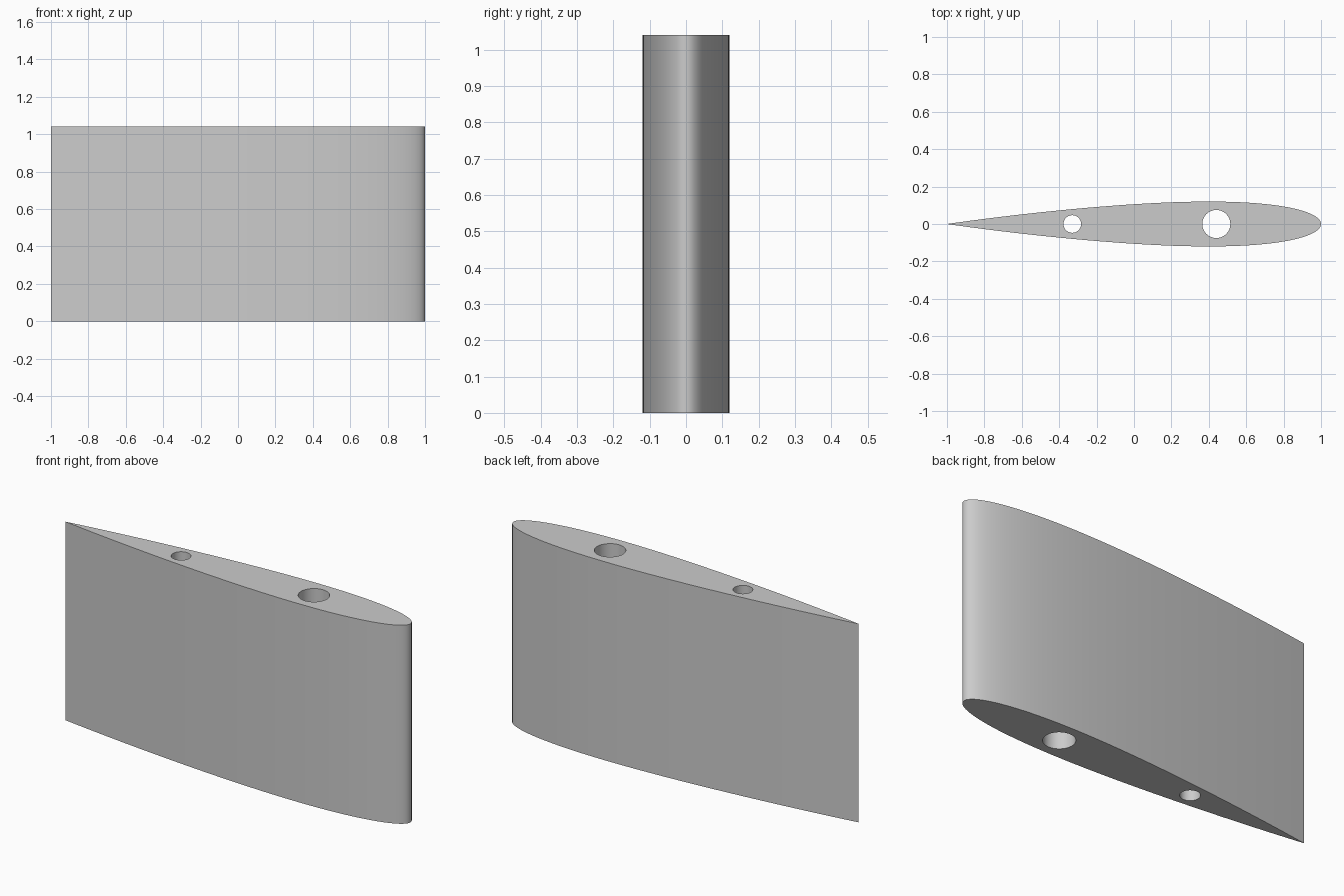
import bpy, bmesh, math

cube = bpy.data.objects.get("Cube")
if cube:
    bpy.data.objects.remove(cube, do_unlink=True)

HEIGHT = 1.04
CHORD = 2.0
THICKNESS = 0.12
STEPS = 48


def half_thickness(t):
    """Symmetric foil thickness at chord fraction t, closed at the tail."""
    return 5 * THICKNESS * CHORD * (0.2969 * math.sqrt(t) - 0.126 * t
                                    - 0.3516 * t**2 + 0.2843 * t**3 - 0.1036 * t**4)


def foil_outline():
    """Rounded nose at +x, sharp tail at -x."""
    points = []
    for i in range(2 * STEPS):
        angle = math.pi * i / STEPS
        t = (1 - math.cos(angle)) / 2
        side = 1 if i <= STEPS else -1
        y = 0 if i in (0, STEPS) else side * half_thickness(t)
        points.append((CHORD / 2 - CHORD * t, y))
    return points


def circle_outline(x, radius, count=48):
    return [(x + radius * math.cos(math.tau * i / count),
             radius * math.sin(math.tau * i / count)) for i in range(count)]


# Filled profile with two round spar holes, extruded to full span
curve = bpy.data.curves.new("foil_profile", "CURVE")
curve.dimensions = "2D"
curve.fill_mode = "BOTH"
curve.extrude = HEIGHT / 2
for outline in (foil_outline(), circle_outline(0.44, 0.075), circle_outline(-0.33, 0.047)):
    spline = curve.splines.new("POLY")
    spline.points.add(len(outline) - 1)
    for point, (x, y) in zip(spline.points, outline):
        point.co = (x, y, 0, 1)
    spline.use_cyclic_u = True

wing = bpy.data.objects.new("wing_section", curve)
bpy.context.collection.objects.link(wing)
bpy.ops.object.select_all(action="DESELECT")
wing.select_set(True)
bpy.context.view_layer.objects.active = wing
bpy.ops.object.convert(target="MESH")
wing = bpy.context.object

# Weld caps to walls and stand the section on the ground
bm = bmesh.new()
bm.from_mesh(wing.data)
bmesh.ops.remove_doubles(bm, verts=bm.verts, dist=0.00005)
bmesh.ops.translate(bm, verts=bm.verts, vec=(0, 0, HEIGHT / 2))
bmesh.ops.recalc_face_normals(bm, faces=bm.faces)
bm.to_mesh(wing.data)
bm.free()

# Plain grey finish
grey = bpy.data.materials.new("light_grey")
grey.use_nodes = True
colour = (0.6, 0.6, 0.6, 1)
grey.diffuse_color = colour
grey.node_tree.nodes["Principled BSDF"].inputs["Base Color"].default_value = colour
wing.data.materials.clear()
wing.data.materials.append(grey)
bpy.ops.object.shade_smooth_by_angle(angle=math.radians(30))
